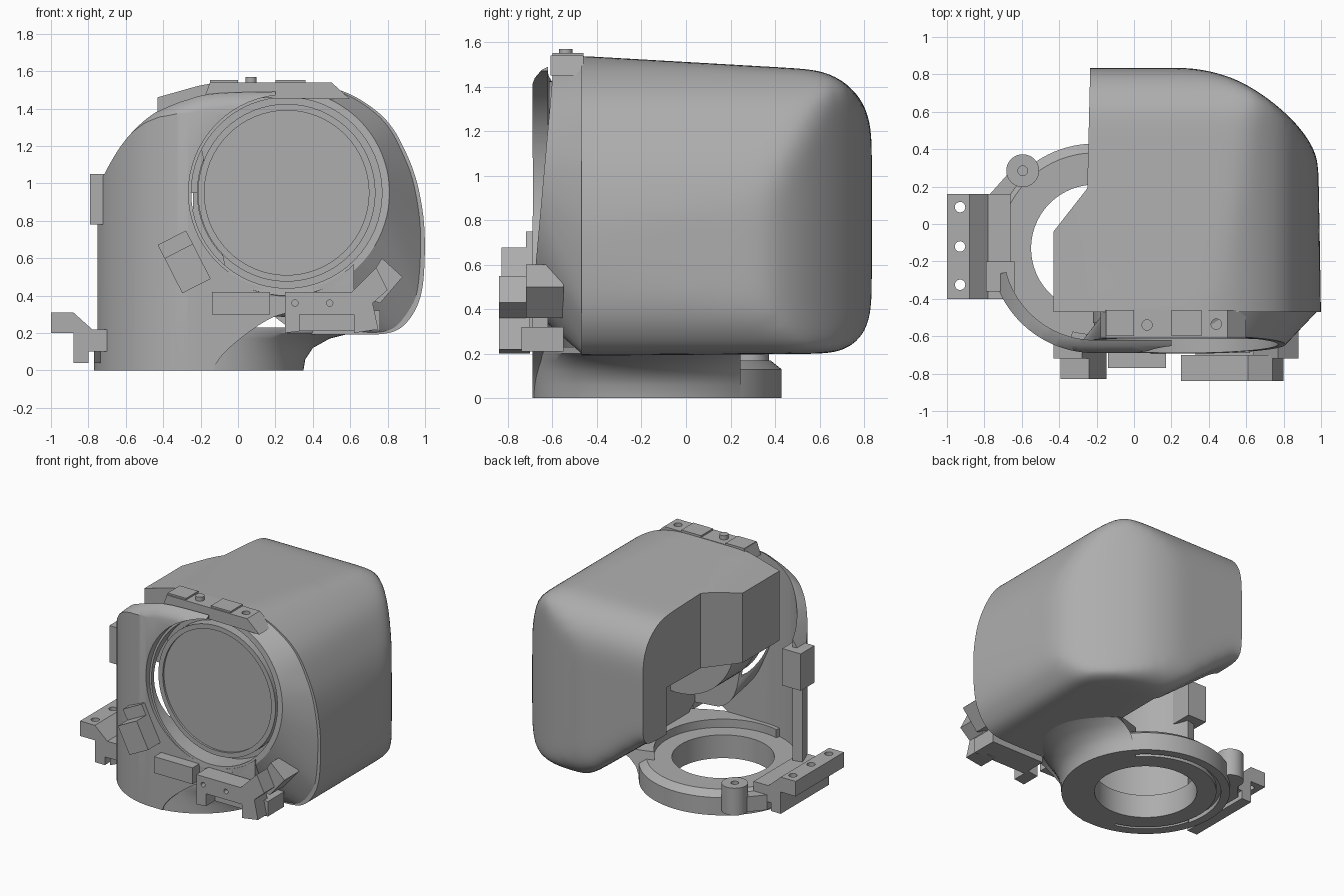
import bpy
import bmesh
from math import sin, cos, radians
from mathutils import Matrix, Vector

default_cube = bpy.data.objects.get("Cube")
if default_cube:
    bpy.data.objects.remove(default_cube, do_unlink=True)

grey = bpy.data.materials.new("plain grey")
grey.use_nodes = True
grey.diffuse_color = (.42, .42, .42, 1)
grey.node_tree.nodes["Principled BSDF"].inputs["Base Color"].default_value = grey.diffuse_color
parts = []


def finish(name, mesh_data, keep=True):
    bmesh.ops.recalc_face_normals(mesh_data, faces=mesh_data.faces)
    mesh = bpy.data.meshes.new(name)
    mesh_data.to_mesh(mesh)
    mesh_data.free()
    mesh.materials.append(grey)
    part = bpy.data.objects.new(name, mesh)
    bpy.context.scene.collection.objects.link(part)
    if keep:
        parts.append(part)
    else:
        part.hide_render = True
    return part


def place(axis, u, v, w):
    return {"x": Vector((w, u, v)), "y": Vector((u, w, v)), "z": Vector((u, v, w))}[axis]


def prism(name, outline, axis, low, high, keep=True):
    bm = bmesh.new()
    ends = [[bm.verts.new(place(axis, u, v, w)) for u, v in outline] for w in (low, high)]
    bm.faces.new(ends[0])
    bm.faces.new(ends[1])
    count = len(outline)
    for i in range(count):
        j = (i + 1) % count
        bm.faces.new((ends[0][i], ends[0][j], ends[1][j], ends[1][i]))
    return finish(name, bm, keep)


def hull(name, points, keep=True):
    bm = bmesh.new()
    for point in points:
        bm.verts.new(point)
    result = bmesh.ops.convex_hull(bm, input=bm.verts)
    loose = set(result["geom_interior"]) | set(result["geom_unused"])
    bmesh.ops.delete(bm, geom=[g for g in loose if isinstance(g, bmesh.types.BMVert)], context="VERTS")
    bmesh.ops.dissolve_limit(bm, angle_limit=radians(.5), verts=bm.verts, edges=bm.edges)
    return finish(name, bm, keep)


def box(name, x, y, z, keep=True):
    return prism(name, [(x[0], y[0]), (x[1], y[0]), (x[1], y[1]), (x[0], y[1])], "z", *z, keep)


def arc(u, v, radius, start=0, end=360, steps=64):
    full = end - start == 360
    angles = [radians(start + (end - start) * i / steps) for i in range(steps + (not full))]
    return [(u + radius * cos(a), v + radius * sin(a)) for a in angles]


def spline(points, steps=5):
    # Smooth curve through the given points
    p = [Vector(q) for q in [points[0]] + points + [points[-1]]]
    out = []
    for a, b, c, d in zip(p, p[1:], p[2:], p[3:]):
        for i in range(steps):
            t = i / steps
            q = b + (c - a) * t / 2 + (a * 2 - b * 5 + c * 4 - d) * t * t / 2
            out.append(tuple(q + (b * 3 - a - c * 3 + d) * t ** 3 / 2))
    return out + [points[-1]]


def apply_modifiers(part):
    bpy.context.view_layer.update()
    graph = bpy.context.evaluated_depsgraph_get()
    mesh = bpy.data.meshes.new_from_object(part.evaluated_get(graph))
    part.modifiers.clear()
    part.data = mesh


def combine(part, tool, operation="DIFFERENCE"):
    mod = part.modifiers.new("combine", "BOOLEAN")
    mod.operation, mod.object, mod.solver = operation, tool, "EXACT"
    apply_modifiers(part)
    bpy.data.objects.remove(tool, do_unlink=True)


def soften(part, size, rounds):
    # Even mesh, then relaxed so that all edges become broad fillets
    remesh = part.modifiers.new("even", "REMESH")
    remesh.mode, remesh.voxel_size = "VOXEL", size
    relax = part.modifiers.new("relax", "SMOOTH")
    relax.factor, relax.iterations = .5, rounds
    apply_modifiers(part)


def sweep(name, section, start, end, steps=72):
    # Turns a closed section of (radius, height, sideways flare) about the collar axis
    bm = bmesh.new()
    rows = []
    for i in range(steps + 1):
        a = radians(start + (end - start) * i / steps)
        rows.append([bm.verts.new((CX + (r + flare * max(0, cos(a))) * cos(a), CY + r * sin(a), z))
                     for r, z, flare in section])
    for row, after in zip(rows, rows[1:]):
        for k in range(len(section)):
            bm.faces.new((row[k - 1], row[k], after[k], after[k - 1]))
    if end - start < 360:
        bm.faces.new(rows[0])
        bm.faces.new(rows[-1])
    bmesh.ops.remove_doubles(bm, verts=bm.verts, dist=.0001)
    return finish(name, bm)


CX, CY = -.21, -.13        # collar axis
DX, DZ = .26, .95          # round window axis

# Collar ring with chamfered top and grooved underside
collar = [(.56, 0), (.56, .13), (.51, .17), (.34, .17), (.34, 0), (.47, 0), (.47, .03),
          (.5, .03), (.5, 0)]
sweep("collar_ring", [(r, z, 0) for r, z in collar], 0, 360, 96)
neck = [(.56, 0, 0), (.56, .06, .01), (.56, .12, .05), (.56, .17, .14), (.56, .2, .26),
        (.56, .23, .26), (.46, .23, 0), (.46, 0, 0)]
sweep("neck_wall", neck, -105, 42, 40)

# Large hood: outlines intersected, softened, then trimmed on the open sides
right_edge = spline([(.38, 1.54), (.55, 1.5), (.7, 1.42), (.82, 1.31), (.91, 1.14), (.96, 1),
                     (.995, .8), (1, .62), (.985, .42), (.95, .32), (.86, .21), (.75, .185)])
hood = prism("hood", [(-.9, .62), (-.9, 1.33), (-.43, 1.46), (-.15, 1.54)] + right_edge
             + [(.32, .19), (-.23, .62)], "y", -1, .84)
plan = [(-1, -1.2), (1.1, -1.2), (1, -.47)] + spline(
    [(.985, .36), (.89, .51), (.73, .66), (.53, .78), (.3, .84)]) + [(-1, .84)]
combine(hood, prism("plan_tool", plan, "z", -1, 2, False), "INTERSECT")
side = [(-1.2, .185), (-1.2, 1.58)] + arc(.535, 1.18, .3, 88, 0, 20)
side += arc(.635, .4, .2, 0, -90, 14)
combine(hood, prism("side_tool", side, "x", -2, 2, False), "INTERSECT")
soften(hood, .03, 36)
left_trim = [(-.43, -.47), (1.2, -.47), (1.2, 1), (-.23, 1), (-.25, .19), (-.43, -.04)]
combine(hood, prism("left_trim_tool", left_trim, "z", -1, 2, False), "INTERSECT")
combine(hood, box("cavity_tool", (-.6, .3), (-.6, .57), (.1, .95), False))

# Tapered front rim joining hood to round window
rim_points = [(DX + (x - DX) * .98, -.46, DZ + (z - DZ) * .99) for x, z in right_edge]
rim_points += [(-.15, -.46, 1.5), (.1, -.46, .25)]
rim_points += [(x, -.68 + .09 * (z - .55), z) for x, z in arc(DX, DZ, .55, steps=80)]
front_rim = hull("front_rim", rim_points)
combine(front_rim, prism("window_tool", arc(DX, DZ, .51), "y", -.9, -.54, False))
combine(front_rim, box("rear_tool", (-.6, .3), (-.53, 0), (.1, .9), False))

# Front cover: curved wall clipped to a domed outline
wall = arc(CX, CY, .56, 195, 270, 36) + [(.62, CY - .56), (.62, CY - .49)]
wall += arc(CX, CY, .49, 270, 195, 36)
cover = prism("front_cover", wall, "z", 0, 1.6)
dome = [(-.78, -.8), (-.78, .8)] + spline([(-.77, .92), (-.73, 1.02), (-.64, 1.18), (-.55, 1.29),
                                           (-.44, 1.38), (-.28, 1.46), (-.1, 1.5), (.4, 1.51)])
dome += [(.95, 1.4), (.95, -.8)]
layers = [(-.1, 1), (-.56, 1), (-.61, .99), (-.65, .972), (-.68, .945), (-.695, .91)]
combine(cover, hull("dome_tool", [(x * s, y, .3 + (z - .3) * s) for y, s in layers for x, z in dome],
                    False), "INTERSECT")
arch = spline([(-.13, -.1), (-.12, .03), (0, .16), (.2, .29), (.4, .32)]) + [(.8, .32), (.8, -.1)]
combine(cover, prism("arch_tool", arch, "y", -1, 0, False))
slant = [(-.69, .55), (-.6, 1.5), (-.59, 1.7), (-.9, 1.7), (-.9, .55)]
combine(cover, prism("slant_tool", slant, "x", .2, 1.2, False))
combine(cover, prism("opening_tool", arc(DX, DZ, .525), "y", -.9, 0, False))

# Round window in its ring, with a gap around it, and the barrel behind
prism("window_disc", arc(DX, DZ, .445), "y", -.6, -.52)
ring = prism("window_ring", arc(DX, DZ, .475), "y", -.615, -.52)
combine(ring, prism("ring_tool", arc(DX, DZ, .44), "y", -.9, -.3, False))
prism("window_barrel", arc(DX, DZ, .48), "y", -.53, -.25)

# Side mounting rail with three holes
rail = prism("side_rail", [(-1, .2), (-1, .31), (-.88, .31), (-.78, .22), (-.66, .22), (-.66, .1),
                           (-.8, .1), (-.8, .04), (-.88, .04), (-.88, .2)], "y", -.4, .16)
for y in (.09, -.12, -.325):
    combine(rail, prism("hole_tool", arc(-.93, y, .028, steps=20), "z", 0, 1, False))
prism("rail_web", [(-.77, .16), (-.69, .25), (-.6, .36), (-.5, .3), (-.58, -.1), (-.77, -.38)],
      "z", .04, .15)
boss = prism("boss", arc(-.595, .285, .088, steps=32), "z", .04, .24)
combine(boss, prism("hole_tool", arc(-.595, .285, .026, steps=20), "z", .1, 1, False))
box("side_block", (-.79, -.64), (-.36, -.2), (.78, 1.05))

# Tilted tab on the cover
for name, low, high, front in (("tab_body", -.15, .06, -.83), ("tab_top", .06, .14, -.72)):
    tab = box(name, (-.085, .085), (front, -.63), (low, high))
    tab.data.transform(Matrix.Translation((-.29, 0, .585)) @ Matrix.Rotation(radians(-27), 4, "Y"))
box("front_block", (-.14, .17), (-.77, -.64), (.3, .42))

# Lower bracket with angled arm
bracket = prism("lower_bracket", [(.25, .2), (.25, .42), (.61, .42), (.74, .55), (.8, .43), (.72, .36),
                                  (.75, .22), (.62, .2), (.62, .3), (.33, .3), (.33, .21)],
                "y", -.84, -.7)
for x in (.305, .49):
    combine(bracket, prism("hole_tool", arc(x, .36, .017, steps=16), "y", -1, -.75, False))
box("bracket_foot", (.33, .76), (-.74, -.55), (.21, .32))
prism("bracket_arm", [(.64, .4), (.77, .6), (.88, .5), (.76, .36)], "y", -.72, -.55)

# Top latch plate with raised ends, pin and hole
latch = prism("latch_plate", [(-.18, 1.46), (-.15, 1.54), (.5, 1.54), (.6, 1.45)], "y", -.61, -.46)
combine(latch, prism("hole_tool", arc(.44, -.535, .028, steps=20), "z", 1.5, 2, False))
for x in ((-.15, 0), (.2, .36)):
    box("latch_ridge", x, (-.6, -.46), (1.52, 1.552))
prism("latch_pin", arc(.07, -.54, .03, steps=20), "z", 1.5, 1.57)

bpy.ops.object.select_all(action="DESELECT")
for part in parts:
    part.select_set(True)
bpy.context.view_layer.objects.active = parts[0]
bpy.ops.object.shade_smooth_by_angle(angle=radians(30))
